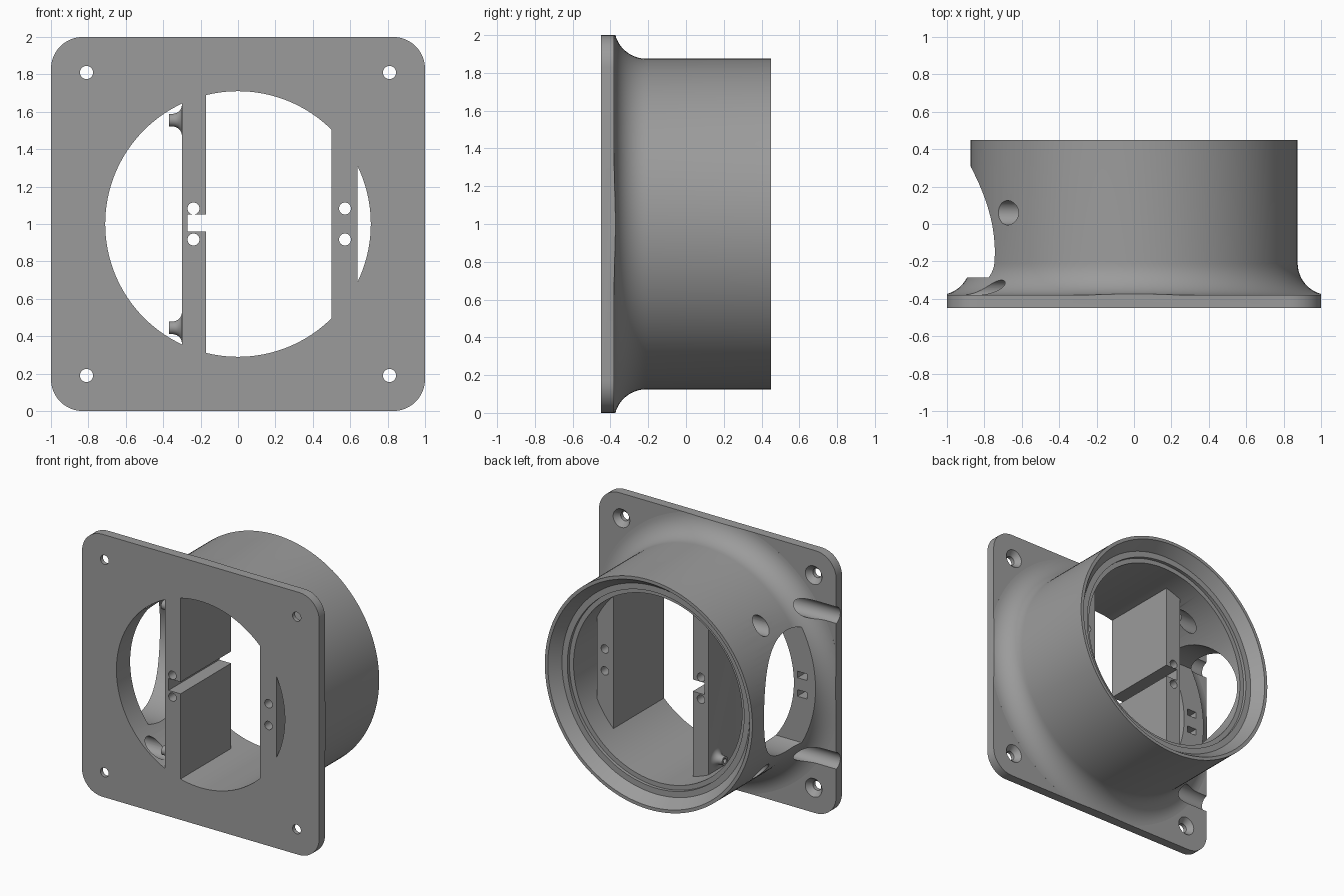
import bpy, bmesh, math
from mathutils import Vector

if "Cube" in bpy.data.objects:
    bpy.data.objects.remove(bpy.data.objects["Cube"])

CZ = 1.0                     # height of the tube axis
FRONT, BACK = -0.45, 0.45    # overall depth

grey = bpy.data.materials.new("plain_grey")
grey.diffuse_color = (0.33, 0.33, 0.33, 1)
grey.use_nodes = True
grey.node_tree.nodes["Principled BSDF"].inputs["Base Color"].default_value = grey.diffuse_color


def finish(name, bm):
    bmesh.ops.recalc_face_normals(bm, faces=bm.faces)
    me = bpy.data.meshes.new(name)
    bm.to_mesh(me)
    bm.free()
    ob = bpy.data.objects.new(name, me)
    bpy.context.collection.objects.link(ob)
    me.materials.append(grey)
    return ob


def prism(name, pts, axis, a, b):
    """Extrude a 2D outline: (x, z) points along y, or (y, z) points along x."""
    bm = bmesh.new()
    put = (lambda p, t: (p[0], t, p[1])) if axis == 'y' else (lambda p, t: (t, p[0], p[1]))
    lo = [bm.verts.new(put(p, a)) for p in pts]
    hi = [bm.verts.new(put(p, b)) for p in pts]
    bm.faces.new(lo)
    bm.faces.new(hi)
    n = len(pts)
    for i in range(n):
        j = (i + 1) % n
        bm.faces.new((lo[i], lo[j], hi[j], hi[i]))
    return finish(name, bm)


def lathe(name, profile, axis='y', c=(0, 0, CZ), n=128):
    """Closed solid of revolution from (position, radius) points."""
    bm = bmesh.new()
    rings = []
    for t, r in profile:
        ring = []
        for i in range(n):
            u, v = r * math.cos(2 * math.pi * i / n), r * math.sin(2 * math.pi * i / n)
            p = (c[0] + u, t, c[2] + v) if axis == 'y' else (t, c[1] + u, c[2] + v)
            ring.append(bm.verts.new(p))
        rings.append(ring)
    for p, q in zip(rings, rings[1:]):
        for i in range(n):
            j = (i + 1) % n
            bm.faces.new((p[i], p[j], q[j], q[i]))
    bm.faces.new(rings[0])
    bm.faces.new(rings[-1])
    return finish(name, bm)


def combine(target, other, op):
    mod = target.modifiers.new("cut", 'BOOLEAN')
    mod.operation, mod.solver, mod.object = op, 'EXACT', other
    dg = bpy.context.evaluated_depsgraph_get()
    me = bpy.data.meshes.new_from_object(target.evaluated_get(dg))
    target.modifiers.clear()
    target.data = me
    bpy.data.objects.remove(other)


def arc(cx, cy, r, a0, a1, n):
    return [(cx + r * math.cos(math.radians(a0 + (a1 - a0) * i / n)),
             cy + r * math.sin(math.radians(a0 + (a1 - a0) * i / n))) for i in range(n + 1)]


def rect(x0, x1, z0, z1):
    return [(x0, z0), (x1, z0), (x1, z1), (x0, z1)]


# rounded square outline of the flange
R = 0.17
outline = []
for k, (sx, sz) in enumerate([(1, 1), (-1, 1), (-1, -1), (1, -1)]):
    outline += arc(sx * (1 - R), CZ + sz * (1 - R), R, 90 * k, 90 * k + 90, 10)

# tube with a flared foot, trimmed to the flange outline
flare = [(y, r) for r, y in arc(1.045, -0.21, 0.17, 268, 180, 14)]
body = lathe("duct_flange", [(-0.42, flare[0][1])] + flare + [(BACK, 0.875)])
combine(body, prism("trim", outline, 'y', -0.6, 0.6), 'INTERSECT')
combine(body, prism("flange", outline, 'y', FRONT, -0.38), 'UNION')

# stepped bore
combine(body, lathe("bore", [(-0.6, 0.71), (0.34, 0.71), (0.34, 0.745), (0.365, 0.745),
                             (0.365, 0.79), (0.38, 0.80), (0.45, 0.85), (0.6, 0.85)]), 'DIFFERENCE')

# corner screw holes, countersunk from the back
for sx in (-1, 1):
    for sz in (-1, 1):
        combine(body, lathe("screw_hole", [(-0.6, 0.035), (-0.42, 0.035), (-0.375, 0.075),
                                           (-0.1, 0.075)], c=(sx * 0.81, 0, CZ + sz * 0.81), n=32),
                'DIFFERENCE')

# large side window with a flat floor
low = -0.285
a = math.degrees(math.acos((low + 0.15) / 0.46))
combine(body, prism("window", arc(-0.15, CZ, 0.46, -a, a, 64), 'x', -1.3, -0.4), 'DIFFERENCE')

# side access holes and channels, in line with the pegs
spots = [(y, CZ + s * 0.555) for y in (0.06, -0.365) for s in (-1, 1)]
for y, z in spots:
    combine(body, lathe("access", [(-1.3, 0.065), (-0.31, 0.065)], 'x', (0, y, z), 40), 'DIFFERENCE')

# two dividing webs across the bore
for x0, x1 in ((-0.30, -0.17), (0.50, 0.64)):
    web = prism("web", rect(x0, x1, 0.1, 1.9), 'y', FRONT, 0.16)
    combine(web, lathe("web_trim", [(-0.6, 0.74), (0.6, 0.74)]), 'INTERSECT')
    combine(body, web, 'UNION')

# slot through the left web
combine(body, prism("slot", rect(-0.27, -0.1, 0.96, 1.05), 'y', -0.6, 0.3), 'DIFFERENCE')

# paired holes through the webs, small pockets in the window floor
for dz in (-0.083, 0.083):
    for x in (-0.238, 0.572):
        combine(body, lathe("web_hole", [(-0.6, 0.032), (0.3, 0.032)], c=(x, 0, CZ + dz), n=32),
                'DIFFERENCE')
    z = CZ + dz * 0.85
    combine(body, prism("pocket", rect(-0.82, -0.74, z - 0.025, z + 0.025), 'y', -0.39, -0.2),
            'DIFFERENCE')

# flared pegs on the left web, each with a pilot hole
for y, z in spots:
    peg = [(-0.25, 0.084)] + [(x, r) for x, r in arc(-0.35, 0.084, 0.05, 0, -90, 8)] + [(-0.37, 0.034)]
    combine(body, lathe("peg", peg, 'x', (0, y, z), 32), 'UNION')
    combine(body, lathe("pilot", [(-0.45, 0.018), (-0.24, 0.018)], 'x', (0, y, z), 20), 'DIFFERENCE')

# one plain material, smooth curved faces with crisp edges
body.data.materials.clear()
body.data.materials.append(grey)
for p in body.data.polygons:
    p.material_index = 0
bpy.context.view_layer.objects.active = body
body.select_set(True)
bpy.ops.object.shade_smooth_by_angle(angle=math.radians(30))
